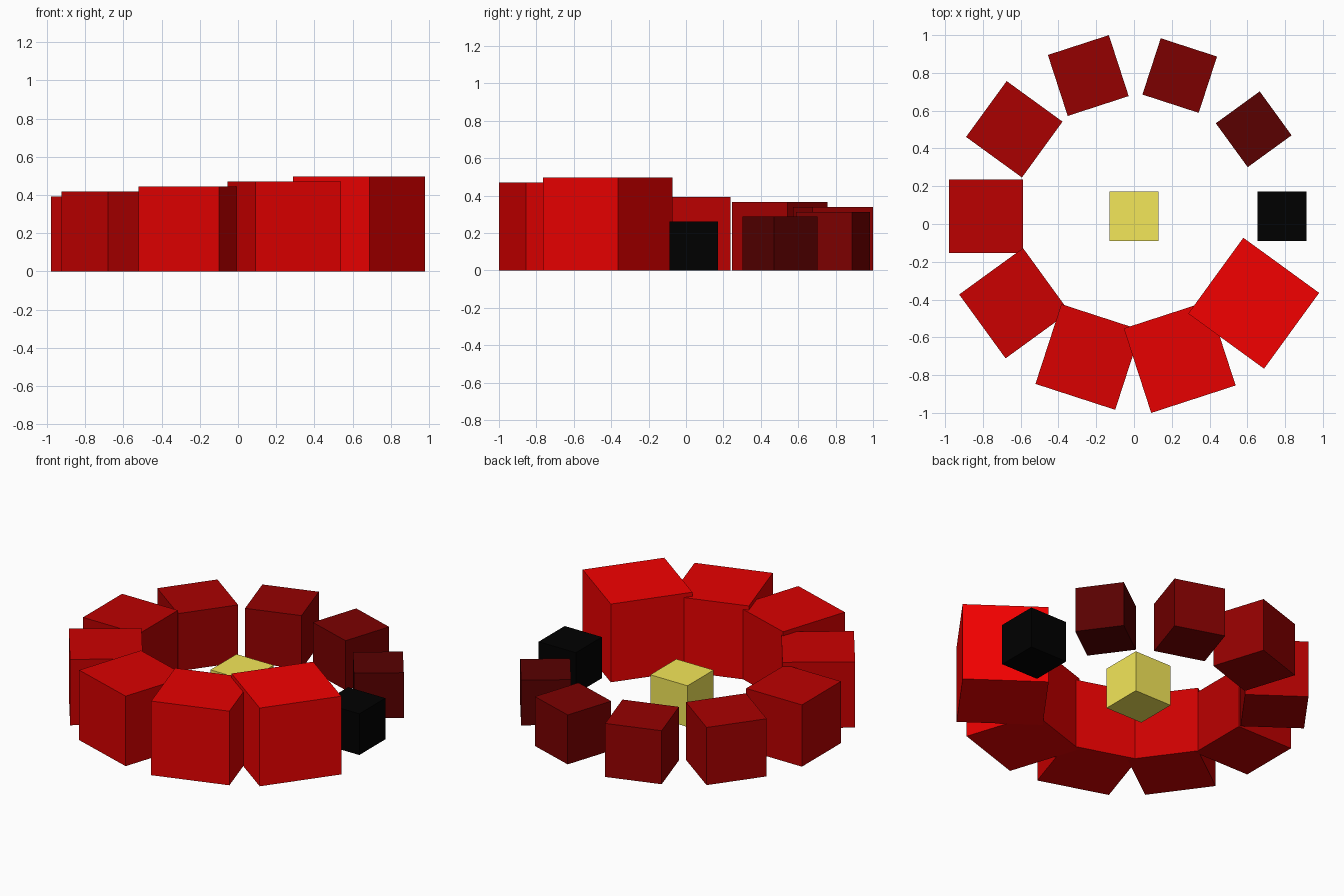
import bpy
from math import cos, sin, radians

if "Cube" in bpy.data.objects:
    bpy.data.objects.remove(bpy.data.objects["Cube"])

BASE = 0.2611          # edge of the smallest cube
RADIUS = 3 * BASE      # ring radius
CENTRE_Y = 0.041


def cube(name, size, x, y, angle, colour):
    bpy.ops.mesh.primitive_cube_add(size=size, location=(x, y, size / 2),
                                    rotation=(0, 0, angle))
    ob = bpy.context.object
    ob.name = name
    mat = bpy.data.materials.new(name + "_paint")
    mat.diffuse_color = (*colour, 1)
    mat.use_nodes = True
    mat.node_tree.nodes["Principled BSDF"].inputs["Base Color"].default_value = mat.diffuse_color
    ob.data.materials.append(mat)
    return ob


# Yellow cube in the middle
cube("centre_cube", BASE, 0, CENTRE_Y, 0, (0.9, 0.8, 0.1))

# Ring of ten cubes growing in size and redness
for i in range(10):
    a = radians(36 * i)
    cube(f"ring_cube_{i}", BASE * (1 + 0.1 * i),
         RADIUS * cos(a), CENTRE_Y + RADIUS * sin(a), a, (0.1 * i, 0, 0))
